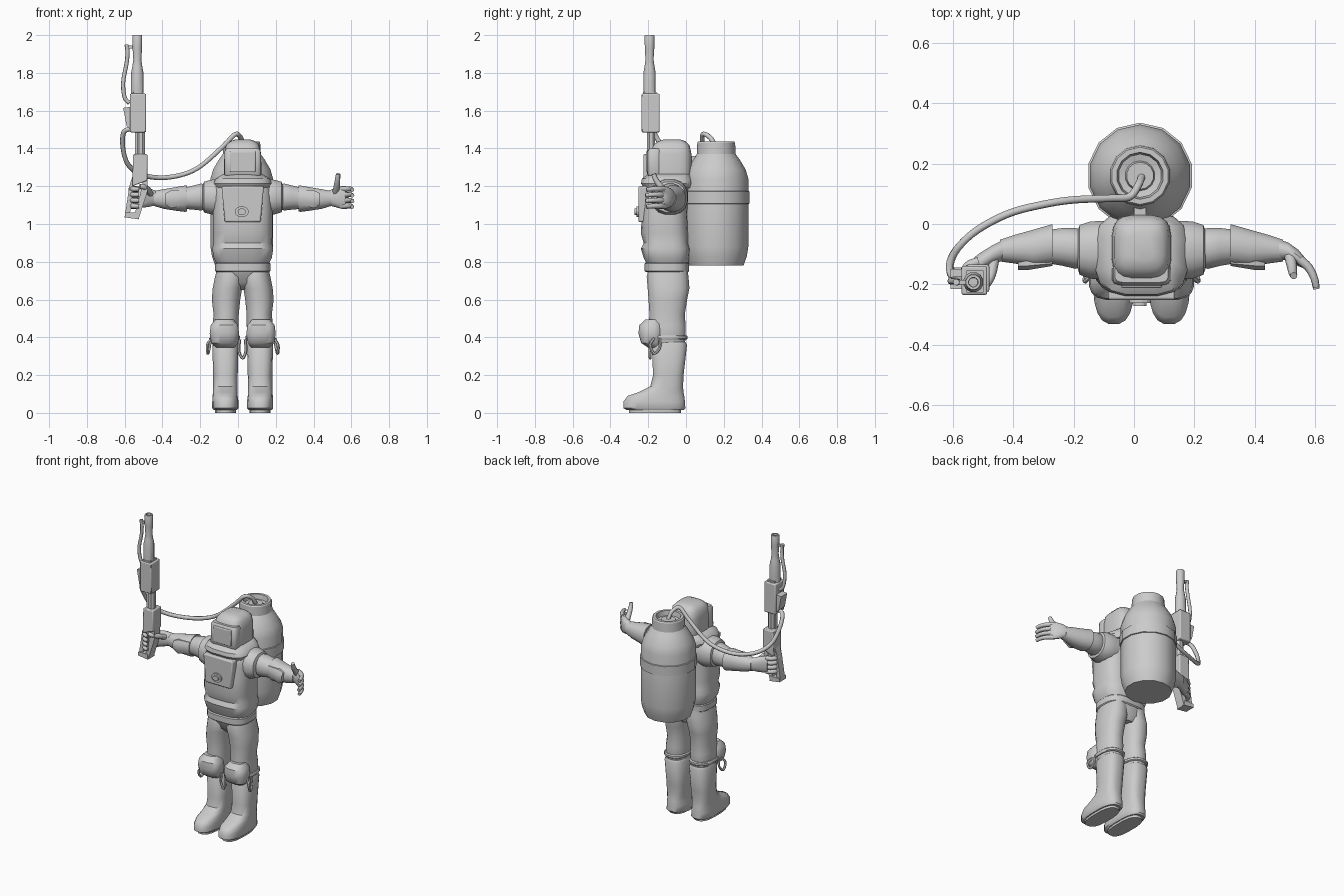
import bpy, bmesh, math
from mathutils import Vector

CX = 0.025  # symmetry plane of the body
mat = bpy.data.materials.new("light_grey")
mat.diffuse_color = (0.6, 0.6, 0.6, 1)


def finish(name, bm, angle=35):
    bmesh.ops.recalc_face_normals(bm, faces=bm.faces)
    me = bpy.data.meshes.new(name)
    bm.to_mesh(me)
    bm.free()
    me.materials.append(mat)
    ob = bpy.data.objects.new(name, me)
    bpy.context.collection.objects.link(ob)
    bpy.ops.object.select_all(action='DESELECT')
    ob.select_set(True)
    bpy.context.view_layer.objects.active = ob
    bpy.ops.object.shade_smooth_by_angle(angle=math.radians(angle))
    return ob


def skin(name, rings, angle=35):
    """Join equal rings of points into a capped skin."""
    bm = bmesh.new()
    vs = [[bm.verts.new(p) for p in r] for r in rings]
    n = len(vs[0])
    for a, b in zip(vs, vs[1:]):
        for i in range(n):
            j = (i + 1) % n
            bm.faces.new((a[i], a[j], b[j], b[i]))
    bm.faces.new(vs[0])
    bm.faces.new(vs[-1])
    return finish(name, bm, angle)


def loft(name, sections, axis='z', p=2.4, n=16, angle=40):
    """Rounded sections (position, u0, u1, v0, v1) along z (u=x, v=y) or x (u=y, v=z)."""
    rings = []
    for t, u0, u1, v0, v1 in sections:
        ring = []
        for i in range(n):
            a = 2 * math.pi * (i + .5) / n
            c, s = math.cos(a), math.sin(a)
            u = (u0 + u1) / 2 + (u1 - u0) / 2 * math.copysign(abs(c) ** (2 / p), c)
            v = (v0 + v1) / 2 + (v1 - v0) / 2 * math.copysign(abs(s) ** (2 / p), s)
            ring.append((u, v, t) if axis == 'z' else (t, u, v))
        rings.append(ring)
    return skin(name, rings, angle)


def lathe(name, x, y, profile, n=14):
    return loft(name, [(z, x - r, x + r, y - r, y + r) for r, z in profile], p=2, n=n, angle=30)


def tube(name, pts, r0, r1=None, n=8, steps=5):
    """Smooth tube through points, tapering from r0 to r1."""
    P = [Vector(q) for q in pts]
    P = [2 * P[0] - P[1]] + P + [2 * P[-1] - P[-2]]
    path = []
    for k in range(1, len(P) - 2):
        a, b, c, d = P[k - 1:k + 3]
        for s in range(steps):
            t = s / steps
            path.append(.5 * (2 * b + (c - a) * t + (2 * a - 5 * b + 4 * c - d) * t * t
                              + (3 * b - a - 3 * c + d) * t ** 3))
    path.append(P[-2])
    r1 = r1 or r0
    rings, u = [], None
    for i, q in enumerate(path):
        tan = (path[min(i + 1, len(path) - 1)] - path[max(i - 1, 0)]).normalized()
        u = u or tan.orthogonal()
        u = (u - tan * u.dot(tan)).normalized()
        w = tan.cross(u)
        r = r0 + (r1 - r0) * i / (len(path) - 1)
        rings.append([q + r * (u * math.cos(2 * math.pi * k / n) + w * math.sin(2 * math.pi * k / n))
                      for k in range(n)])
    return skin(name, rings, 50)


def plate(name, outline, y0, y1, bevel=0.0):
    """Extrude an x-z outline from y0 to y1."""
    ob = skin(name, [[(x, y, z) for x, z in outline] for y in (y0, y1)], 20)
    if bevel:
        m = ob.modifiers.new("bevel", 'BEVEL')
        m.width, m.segments = bevel, 2
    return ob


def rect(x0, x1, z0, z1):
    return [(x0, z0), (x1, z0), (x1, z1), (x0, z1)]


def body(name, secs, **k):  # sections (z, half width, y0, y1) about the body centre
    return loft(name, [(z, CX - w, CX + w, a, b) for z, w, a, b in secs], **k)


# Torso, belt and hips
body("torso", [(.79, .14, -.21, .01), (.82, .155, -.225, .02), (.87, .163, -.24, .025),
               (.9, .155, -.225, .015), (.95, .16, -.24, .015), (1.05, .158, -.235, .01),
               (1.15, .158, -.225, .015), (1.21, .15, -.22, .02), (1.25, .11, -.2, .02)], p=3, n=20)
body("belt", [(.745, .14, -.212, .012), (.752, .147, -.22, .018), (.79, .147, -.22, .018),
              (.797, .14, -.212, .012)], p=3, n=20)
body("hips", [(.65, .05, -.14, -.01), (.69, .12, -.185, .01), (.755, .143, -.21, .012)], p=2.6, n=20)

# Collar and helmet
body("collar", [(1.19, .145, -.225, .03), (1.215, .155, -.24, .04), (1.24, .145, -.235, .035),
                (1.265, .105, -.2, .03)], p=3.2, n=16)
body("helmet", [(1.22, .098, -.18, .025), (1.26, .1, -.188, .03), (1.37, .098, -.188, .03),
                (1.415, .09, -.175, .02), (1.437, .07, -.15, 0), (1.447, .04, -.12, -.03)], p=3.6, n=20)
body("visor_frame", [(1.255, .094, -.2, -.13), (1.265, .098, -.206, -.13), (1.385, .096, -.205, -.13),
                     (1.4, .088, -.195, -.13)], p=5, n=16)
plate("visor", rect(CX - .068, CX + .068, 1.275, 1.385), -.212, -.19, .006)

# Chest plate with round valve
plate("chest_plate", [(CX - .095, 1.01), (CX + .095, 1.01), (CX + .112, 1.2), (CX - .112, 1.2)],
      -.252, -.2, .008)
for r, y in ((.037, -.262), (.022, -.272)):
    plate("chest_valve", [(CX - .005 + r * math.cos(k * math.pi / 7), 1.065 + .8 * r * math.sin(k * math.pi / 7))
                          for k in range(14)], y, -.24)

# Legs, boots, knee pads and straps
for s, side in ((-1, "right"), (1, "left")):
    def limb(name, secs, **k):
        return loft(side + name, [(z, *sorted((CX + s * a, CX + s * b)), c, d)
                                  for z, a, b, c, d in secs], **k)
    limb("_trouser_leg", [(.35, .03, .15, -.17, -.01), (.39, .022, .163, -.195, 0), (.46, .02, .162, -.2, 0),
                          (.52, .02, .155, -.195, -.005), (.6, .012, .165, -.2, .008),
                          (.66, .002, .16, -.205, .02), (.72, -.01, .148, -.21, .015),
                          (.76, .01, .138, -.2, .01)], p=2.3)
    limb("_knee_pad", [(.345, .045, .14, -.2, -.13), (.37, .024, .168, -.238, -.12),
                       (.42, .018, .176, -.253, -.12), (.465, .024, .17, -.248, -.12),
                       (.495, .05, .145, -.215, -.13)], p=2.6)
    limb("_boot", [(.015, .03, .155, -.315, -.01), (.025, .022, .162, -.333, -.002),
                   (.06, .022, .162, -.333, -.004), (.09, .026, .16, -.31, -.008),
                   (.11, .028, .158, -.25, -.012), (.14, .028, .157, -.19, -.015),
                   (.2, .026, .157, -.175, -.012), (.36, .022, .162, -.182, .006),
                   (.375, .03, .155, -.172, -.002)], p=2.7, n=20)
    limb("_sole", [(0, .035, .148, -.305, -.025), (.02, .035, .148, -.305, -.025)], p=2.7)
    limb("_knee_strap", [(.388, .02, .168, -.2, .004), (.393, .014, .172, -.205, .01),
                         (.406, .014, .172, -.205, .01), (.411, .02, .168, -.2, .004)])
    x = CX + s * .175
    tube(side + "_strap_loop", [(x - s * .01, -.17, .395), (x + s * .012, -.19, .36), (x + s * .01, -.17, .315),
                                (x + s * .002, -.14, .345), (x - s * .005, -.14, .395)], .008, n=6)
tube("middle_strap_loop", [(.01, -.19, .39), (.005, -.19, .33), (.025, -.19, .29), (.042, -.19, .33),
                           (.038, -.19, .39)], .008, n=6)

# Arms: shoulder cap, sleeve, gauntlet
for s, side in ((-1, "right"), (1, "left")):
    def arm(name, secs, **k):
        return loft(side + name, [(CX + s * d, *r) for d, *r in secs], axis='x', **k)
    arm("_shoulder", [(.08, -.17, .01, 1.06, 1.235), (.13, -.185, .012, 1.045, 1.24),
                      (.17, -.183, .01, 1.05, 1.235), (.205, -.17, -.002, 1.06, 1.225),
                      (.212, -.15, -.02, 1.08, 1.21)], p=2.3)
    arm("_sleeve", [(.19, -.14, -.02, 1.08, 1.21), (.22, -.15, -.012, 1.07, 1.215),
                    (.26, -.14, -.012, 1.075, 1.205), (.32, -.13, -.02, 1.08, 1.19)], p=2.2)
    arm("_gauntlet", [(.295, -.135, 0, 1.065, 1.205), (.305, -.14, -.002, 1.063, 1.205),
                      (.36, -.145, -.018, 1.07, 1.195), (.42, -.132, -.035, 1.08, 1.185),
                      (.47, -.125, -.052, 1.095, 1.175)], p=2.2)
    arm("_cuff_tip", [(.295, -.14, -.11, 1.1, 1.18), (.38, -.155, -.1, 1.08, 1.18),
                      (.255 + .005 + .0 + .0 + .0 + .16 - .01, -.155, -.1, 1.1, 1.165)], p=2.2, n=8)

# Open hand: palm, fingers and raised thumb
loft("open_palm", [(.475, -.12, -.05, 1.1, 1.175), (.51, -.12, -.06, 1.09, 1.19),
                   (.545, -.14, -.085, 1.08, 1.2), (.57, -.15, -.115, 1.085, 1.195)], axis='x', p=2.3)
for k in range(4):
    z = 1.095 + .03 * k
    tube("open_finger", [(.55, -.118, z), (.58, -.145, z), (.598, -.18, z),
                         (.605, -.218 + .006 * abs(k - 1.5), z - .004)], .016, .011, steps=3)
tube("open_thumb", [(.515, -.095, 1.16), (.523, -.135, 1.2), (.527, -.16, 1.235), (.53, -.172, 1.265)],
     .02, .012, steps=3)

# Gripping hand
loft("grip_palm", [(-.43, -.12, -.05, 1.1, 1.175), (-.47, -.135, -.07, 1.09, 1.19),
                   (-.51, -.16, -.095, 1.085, 1.195), (-.53, -.155, -.11, 1.09, 1.185)], axis='x', p=2.3)
for k in range(4):
    z = 1.095 + .03 * k
    tube("grip_finger", [(-.515, -.125, z), (-.552, -.14, z), (-.567, -.18, z), (-.55, -.212, z),
                         (-.525, -.215, z)], .016, .012, steps=3)
tube("grip_thumb", [(-.465, -.12, 1.16), (-.475, -.17, 1.18), (-.495, -.205, 1.195), (-.52, -.215, 1.2)],
     .018, .013, steps=3)

# Back tank with hollow neck and band
lathe("tank", .02, .16, [(.145, .78), (.162, .83), (.17, .88), (.17, 1.24), (.155, 1.29), (.125, 1.34),
                         (.103, 1.37), (.1, 1.43), (.095, 1.437), (.078, 1.437), (.072, 1.405), (.05, 1.4),
                         (.045, 1.415), (.02, 1.415)])
lathe("tank_band", .02, .16, [(.168, 1.105), (.176, 1.108), (.176, 1.172), (.168, 1.175)])
plate("tank_bracket", rect(0, .04, 1.1, 1.36), .005, .07)

# Sprayer lance: nozzle, pump block, rod, lower body, grip frame
lathe("nozzle", -.533, -.193, [(.034, 1.68), (.034, 1.8), (.028, 1.83), (.022, 1.87), (.026, 1.93),
                               (.027, 1.995), (.025, 2), (.016, 2), (.015, 1.97)], n=12)
plate("pump_block", rect(-.572, -.487, 1.485, 1.69), -.235, -.14, .006)
plate("pump_fin", [(-.57, 1.5), (-.57, 1.62), (-.608, 1.615), (-.59, 1.52)], -.215, -.15)
plate("pump_cap", rect(-.555, -.5, 1.68, 1.7), -.228, -.155)
lathe("rod", -.515, -.185, [(.024, 1.36), (.024, 1.49)], n=8)
plate("side_rod", rect(-.545, -.53, 1.36, 1.49), -.2, -.175)
plate("lower_body", [(-.56, 1.2), (-.48, 1.23), (-.48, 1.37), (-.555, 1.37)], -.225, -.135, .006)
plate("grip_front_bar", [(-.56, 1.25), (-.575, 1.2), (-.6, 1.04), (-.575, 1.035), (-.55, 1.2)], -.205, -.155)
plate("grip_handle", [(-.5, 1.24), (-.48, 1.24), (-.48, 1.17), (-.525, 1.03), (-.55, 1.045), (-.52, 1.15)],
      -.21, -.15)
plate("grip_foot", [(-.6, 1.035), (-.525, 1.025), (-.53, 1.06), (-.597, 1.06)], -.215, -.145)

# Hoses
tube("supply_hose", [(.025, .155, 1.41), (.015, .13, 1.455), (-.015, .09, 1.475), (-.08, .085, 1.41),
                     (-.2, .08, 1.305), (-.3, .065, 1.26), (-.415, .035, 1.245), (-.52, -.02, 1.265),
                     (-.585, -.08, 1.32), (-.61, -.13, 1.41), (-.605, -.17, 1.485), (-.57, -.185, 1.505)],
     .013)
tube("nozzle_hose", [(-.575, -.185, 1.64), (-.6, -.185, 1.67), (-.608, -.19, 1.75), (-.59, -.19, 1.85),
                     (-.585, -.193, 1.91), (-.59, -.193, 1.95)], .011)
plate("hose_clip", rect(-.598, -.545, 1.93, 1.945), -.2, -.186)
